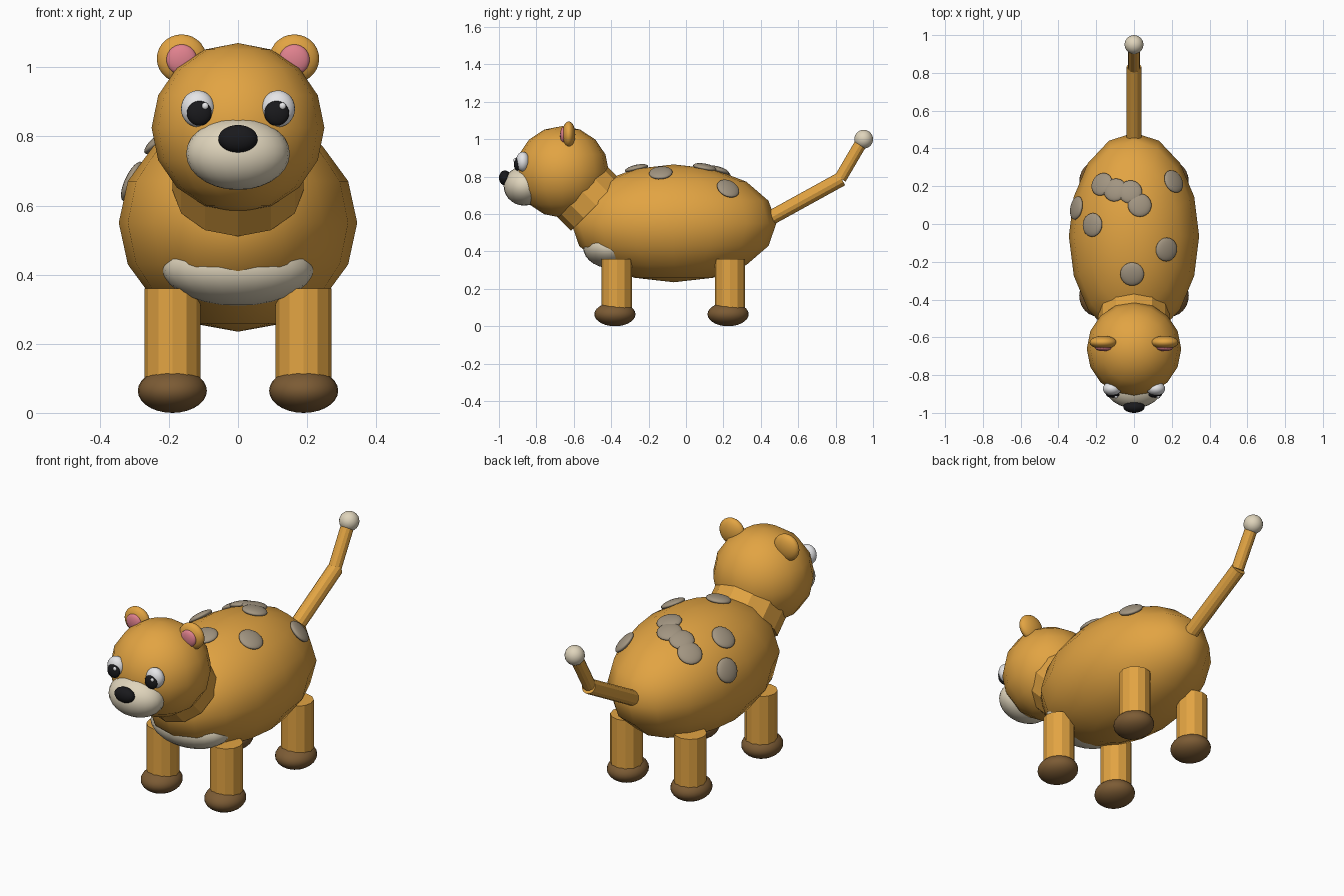
import bpy, math
from mathutils import Vector

if "Cube" in bpy.data.objects:
    bpy.data.objects.remove(bpy.data.objects["Cube"])


def material(name, rgb):
    m = bpy.data.materials.new(name)
    m.diffuse_color = (*rgb, 1)
    m.use_nodes = True
    m.node_tree.nodes["Principled BSDF"].inputs["Base Color"].default_value = m.diffuse_color
    return m


ORANGE = material("orange_fur", (0.76, 0.37, 0.055))
CREAM = material("cream_fur", (0.74, 0.66, 0.50))
GREY = material("grey_spot", (0.36, 0.30, 0.22))
BROWN = material("brown_paw", (0.20, 0.105, 0.035))
PINK = material("pink_ear", (0.74, 0.22, 0.27))
WHITE = material("white_eye", (0.85, 0.85, 0.87))
BLACK = material("black_nose", (0.010, 0.010, 0.012))


def ball(name, loc, radii, mat, segs=24, rings=14, normal=None):
    """Smooth ellipsoid; its z axis can follow a normal."""
    bpy.ops.mesh.primitive_uv_sphere_add(segments=segs, ring_count=rings, radius=1, location=loc)
    o = bpy.context.object
    o.name = name
    o.scale = radii
    if normal is not None:
        o.rotation_euler = Vector((0, 0, 1)).rotation_difference(normal).to_euler()
    o.data.materials.append(mat)
    bpy.ops.object.shade_smooth()
    return o


def rod(name, a, b, r, mat, sides=12):
    """Flat-faced cylinder between two points."""
    a, b = Vector(a), Vector(b)
    bpy.ops.mesh.primitive_cylinder_add(vertices=sides, radius=r, depth=(b - a).length,
                                        location=(a + b) / 2)
    o = bpy.context.object
    o.name = name
    o.rotation_euler = Vector((0, 0, 1)).rotation_difference(b - a).to_euler()
    o.data.materials.append(mat)
    return o


# body, belly patch, neck and head
BODY = Vector((0, -0.065, 0.55))
BODY_R = Vector((0.345, 0.548, 0.315))
ball("body", BODY, BODY_R, ORANGE, 16, 8)
ball("belly_patch", (0, -0.40, 0.42), (0.22, 0.15, 0.11), CREAM)
rod("neck", (0, -0.48, 0.645), (0, -0.61, 0.775), 0.19, ORANGE)
ball("head", (0, -0.662, 0.825), (0.25, 0.25, 0.245), ORANGE, 16, 8)

# face
ball("muzzle", (0, -0.865, 0.75), (0.15, 0.11, 0.105), CREAM)
ball("nose", (0, -0.968, 0.793), (0.057, 0.032, 0.04), BLACK)

for s, side in ((-1, "left"), (1, "right")):
    # eyes
    ball(f"eye_{side}", (s * 0.116, -0.872, 0.88), (0.049, 0.037, 0.053), WHITE)
    ball(f"pupil_{side}", (s * 0.112, -0.902, 0.867), (0.036, 0.018, 0.036), BLACK)
    ball(f"eye_glint_{side}", (s * 0.112 + 0.017, -0.916, 0.888), (0.01, 0.007, 0.01), WHITE, 12, 8)
    # ears
    ball(f"ear_{side}", (s * 0.163, -0.627, 1.025), (0.072, 0.035, 0.07), ORANGE)
    ball(f"inner_ear_{side}", (s * 0.163, -0.655, 1.022), (0.044, 0.018, 0.044), PINK)
    # legs and paws
    for y, end in ((-0.37, "front"), (0.235, "back")):
        rod(f"{end}_leg_{side}", (s * 0.19, y, 0.06), (s * 0.19, y, 0.36), 0.081, ORANGE)
        ball(f"{end}_paw_{side}", (s * 0.19, y - 0.01, 0.064), (0.10, 0.11, 0.064), BROWN)

# tail
rod("tail_base", (0, 0.40, 0.55), (0, 0.832, 0.788), 0.039, ORANGE)
rod("tail_end", (0, 0.825, 0.79), (0, 0.945, 0.995), 0.033, ORANGE)
ball("tail_tip", (0, 0.95, 1.0), (0.05, 0.05, 0.05), CREAM)

# flat spots lying on the upper body
spots = [(-0.17, 0.21), (-0.10, 0.18), (-0.02, 0.17), (0.03, 0.10), (0.21, 0.225),
         (-0.305, 0.085), (-0.22, -0.005), (0.172, -0.135), (-0.01, -0.265)]
for i, (x, y) in enumerate(spots):
    u, v = (x - BODY.x) / BODY_R.x, (y - BODY.y) / BODY_R.y
    w = math.sqrt(1 - u * u - v * v)
    normal = Vector((u / BODY_R.x, v / BODY_R.y, w / BODY_R.z)).normalized()
    ball(f"spot_{i + 1}", (x, y, BODY.z + w * BODY_R.z), (0.063, 0.063, 0.02), GREY, normal=normal)
